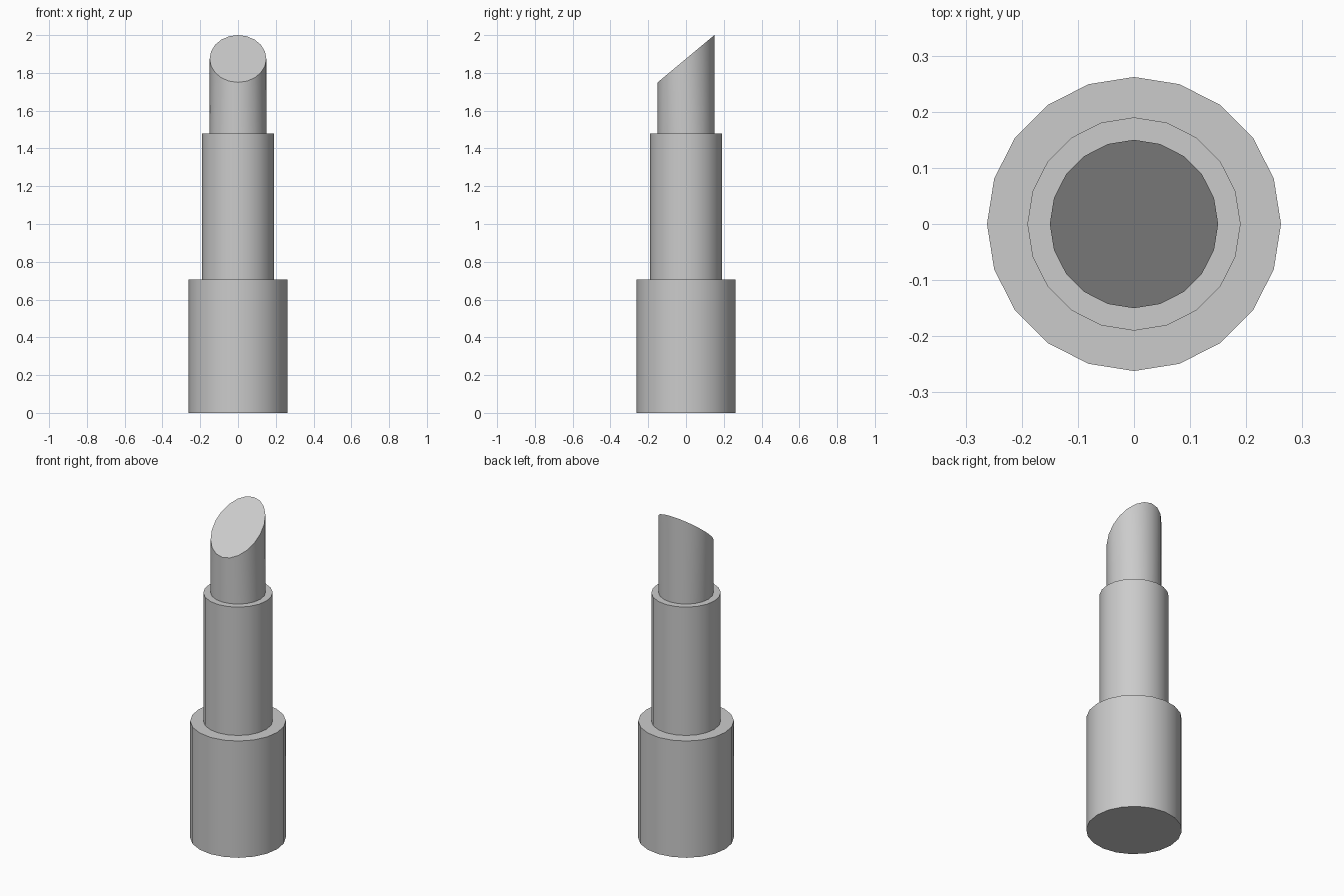
import bpy, bmesh, math

if "Cube" in bpy.data.objects:
    bpy.data.objects.remove(bpy.data.objects["Cube"])

SIDES = 20

grey = bpy.data.materials.new("plain grey")
grey.diffuse_color = (0.6, 0.6, 0.6, 1)
grey.use_nodes = True
grey.node_tree.nodes["Principled BSDF"].inputs["Base Color"].default_value = grey.diffuse_color


def tube(name, radius, z0, z1, slope=0.0):
    """Closed cylinder from z0 to z1; slope tilts its top, rising towards the back."""
    bm = bmesh.new()
    rings = []
    for top in (False, True):
        ring = []
        for i in range(SIDES):
            a = 2 * math.pi * i / SIDES
            x, y = radius * math.cos(a), radius * math.sin(a)
            ring.append(bm.verts.new((x, y, z1 + slope * y if top else z0)))
        rings.append(ring)
    low, high = rings
    for i in range(SIDES):
        j = (i + 1) % SIDES
        bm.faces.new((low[i], low[j], high[j], high[i]))
    bm.faces.new(low[::-1])
    bm.faces.new(high)
    mesh = bpy.data.meshes.new(name)
    bm.to_mesh(mesh)
    bm.free()
    mesh.materials.append(grey)
    obj = bpy.data.objects.new(name, mesh)
    bpy.context.collection.objects.link(obj)
    # round sides smooth, rims sharp
    bpy.ops.object.select_all(action='DESELECT')
    obj.select_set(True)
    bpy.context.view_layer.objects.active = obj
    bpy.ops.object.shade_smooth_by_angle(angle=math.radians(30))
    return obj


# wide holder at the bottom
tube("base", 0.262, 0.0, 0.705)
# narrower sleeve
tube("sleeve", 0.19, 0.705, 1.48)
# colour stick with slanted cut
tube("stick", 0.15, 1.48, 1.875, slope=0.125 / 0.15)
